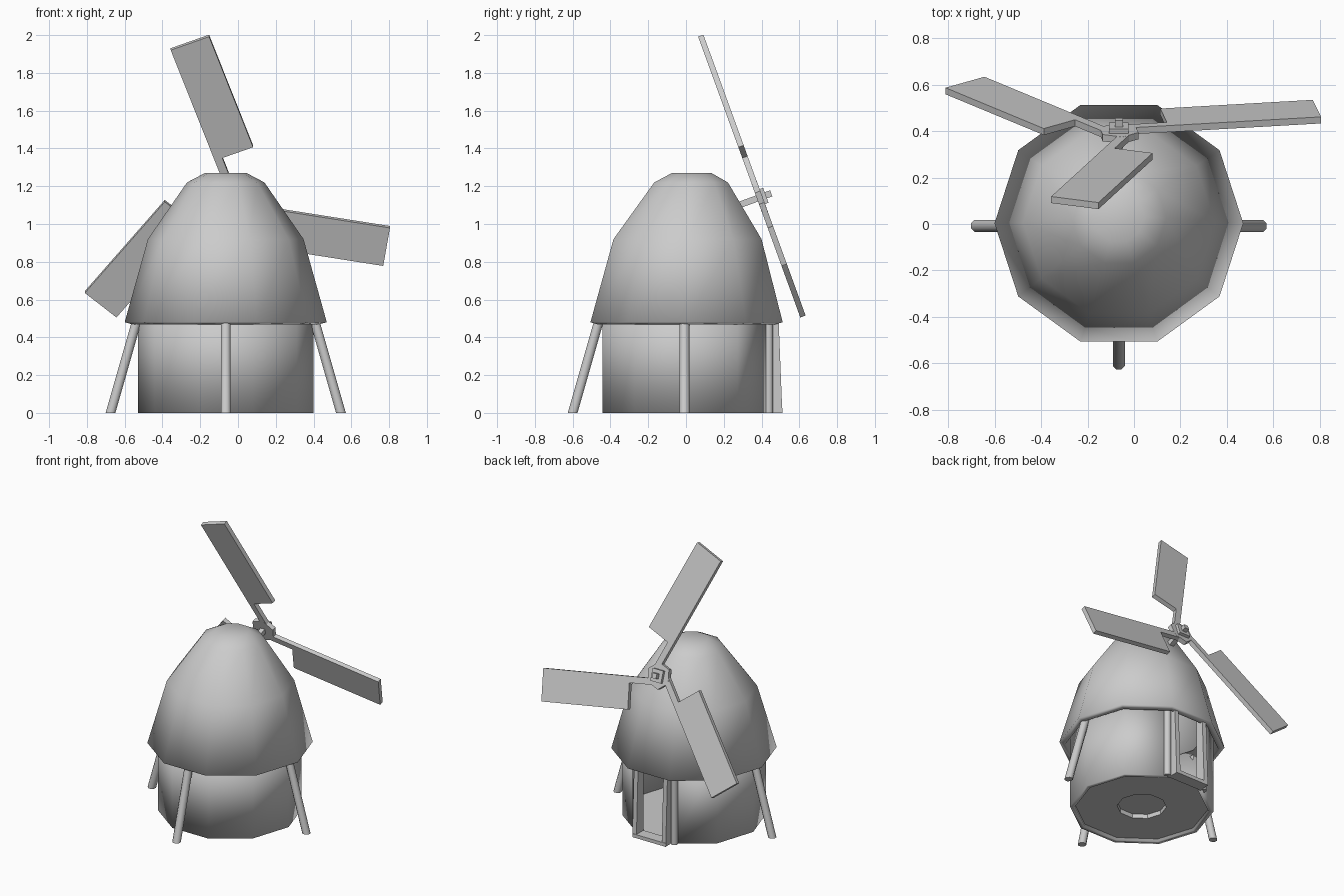
import bpy, bmesh
from math import sin, cos, pi, radians
from mathutils import Matrix, Vector

if "Cube" in bpy.data.objects:
    bpy.data.objects.remove(bpy.data.objects["Cube"])

CX = -0.065  # building axis


def finish(name, bm, smooth=None, solid=0):
    bmesh.ops.recalc_face_normals(bm, faces=bm.faces)
    me = bpy.data.meshes.new(name)
    bm.to_mesh(me)
    bm.free()
    ob = bpy.data.objects.new(name, me)
    bpy.context.collection.objects.link(ob)
    if solid:
        m = ob.modifiers.new("thickness", 'SOLIDIFY')
        m.thickness, m.offset, m.use_even_offset = solid, -1, True
    if smooth:
        bpy.ops.object.select_all(action='DESELECT')
        ob.select_set(True)
        bpy.context.view_layer.objects.active = ob
        bpy.ops.object.shade_smooth_by_angle(angle=radians(smooth))
    return ob


def loft(name, rings, sides, smooth=None, caps=(False, False), skip=(), solid=0, turn=0):
    """Stack of polygon rings given as (radius, x, y, z)."""
    bm = bmesh.new()
    loops = [[bm.verts.new((x + r * cos(2 * pi * i / sides + turn),
                            y + r * sin(2 * pi * i / sides + turn), z))
              for i in range(sides)] for r, x, y, z in rings]
    for a, b in zip(loops, loops[1:]):
        for i in range(sides):
            if i not in skip:
                j = (i + 1) % sides
                bm.faces.new((a[i], a[j], b[j], b[i]))
    for on, loop in zip(caps, (loops[0], loops[-1])):
        if on:
            bm.faces.new(loop)
    return finish(name, bm, smooth, solid)


def prism(name, pts, z0, z1, matrix):
    """Extruded flat outline placed by a matrix."""
    bm = bmesh.new()
    f = bm.faces.new([bm.verts.new((x, y, z0)) for x, y in pts])
    ext = bmesh.ops.extrude_face_region(bm, geom=[f])
    bmesh.ops.translate(bm, vec=(0, 0, z1 - z0),
                        verts=[v for v in ext['geom'] if isinstance(v, bmesh.types.BMVert)])
    bm.transform(matrix)
    return finish(name, bm)


def rect(x0, x1, y0, y1):
    return [(x0, y0), (x1, y0), (x1, y1), (x0, y1)]


# Round wall: ten sides, back side left open as the doorway
loft("wall", [(0.465, CX, 0, 0), (0.465, CX, 0, 0.6)], 10, 40, skip=(2,), solid=0.03)

# Floor with a round recess underneath
loft("floor", [(0.45, CX, 0, 0.02), (0.16, CX, 0, 0.02), (0.16, CX, 0, 0.05)], 10,
     caps=(False, True))

# Thatched roof, leaning slightly to the back
loft("roof", [(0.535, CX, 0.003, 0.48), (0.412, CX, 0.008, 0.92),
              (0.205, CX, 0.027, 1.22), (0.11, CX, 0.03, 1.27)], 10, 40,
     caps=(False, True), solid=0.04)

# Leaning support poles, flat on the ground
for name, dx, dy in (("left_pole", -1, 0), ("right_pole", 1, 0), ("front_pole", 0, -1)):
    loft(name, [(0.028, CX + 0.61 * dx, 0.6 * dy - 0.008 * (dy == 0), 0),
                (0.028, CX + 0.45 * dx, 0.44 * dy - 0.008 * (dy == 0), 0.56)], 8, 50,
         caps=(True, True), turn=pi / 8)

# Door posts and tapering jambs on both sides of the doorway
side_view = Matrix(((0, 0, 1, 0), (1, 0, 0, 0), (0, 1, 0, 0), (0, 0, 0, 1)))  # outline in y, z
for name, s in (("left", -1), ("right", 1)):
    loft(name + "_door_post", [(0.025, CX + s * 0.15, 0.438, 0), (0.025, CX + s * 0.15, 0.438, 0.56)],
         8, 50, caps=(True, True), turn=pi / 8)
    prism(name + "_door_jamb", [(0.43, 0), (0.51, 0), (0.49, 0.5), (0.43, 0.5)],
          CX + s * 0.10, CX + s * 0.132, side_view)
prism("door_sill", rect(CX - 0.13, CX + 0.13, 0.43, 0.512), 0, 0.025, Matrix())

# Tilted fan: local x across, local y up the fan, local -z out of the back
fan = Matrix.Translation((CX, 0.39, 1.14)) @ Matrix.Rotation(radians(110), 4, 'X')
hexagon = [(0.09 * cos(k * pi / 3 + radians(20.5)), 0.09 * sin(k * pi / 3 + radians(20.5)))
           for k in range(6)]
prism("fan_hub", hexagon, -0.0155, 0.0155, fan)
prism("axle", rect(-0.017, 0.017, -0.017, 0.017), -0.065, 0.22, fan)
prism("axle_washer", rect(-0.042, 0.042, -0.042, 0.042), -0.035, -0.01, fan)

# Three sails, each with a narrow arm along one edge
sail = [(0.02, 0.04), (0.02, 0.885), (0.237, 0.885), (0.237, 0.22), (0.063, 0.22), (0.063, 0.04)]
for k in range(3):
    prism(f"sail_{k + 1}", sail, -0.015, 0.015,
          fan @ Matrix.Rotation(radians(20.5 + 120 * k), 4, 'Z'))
